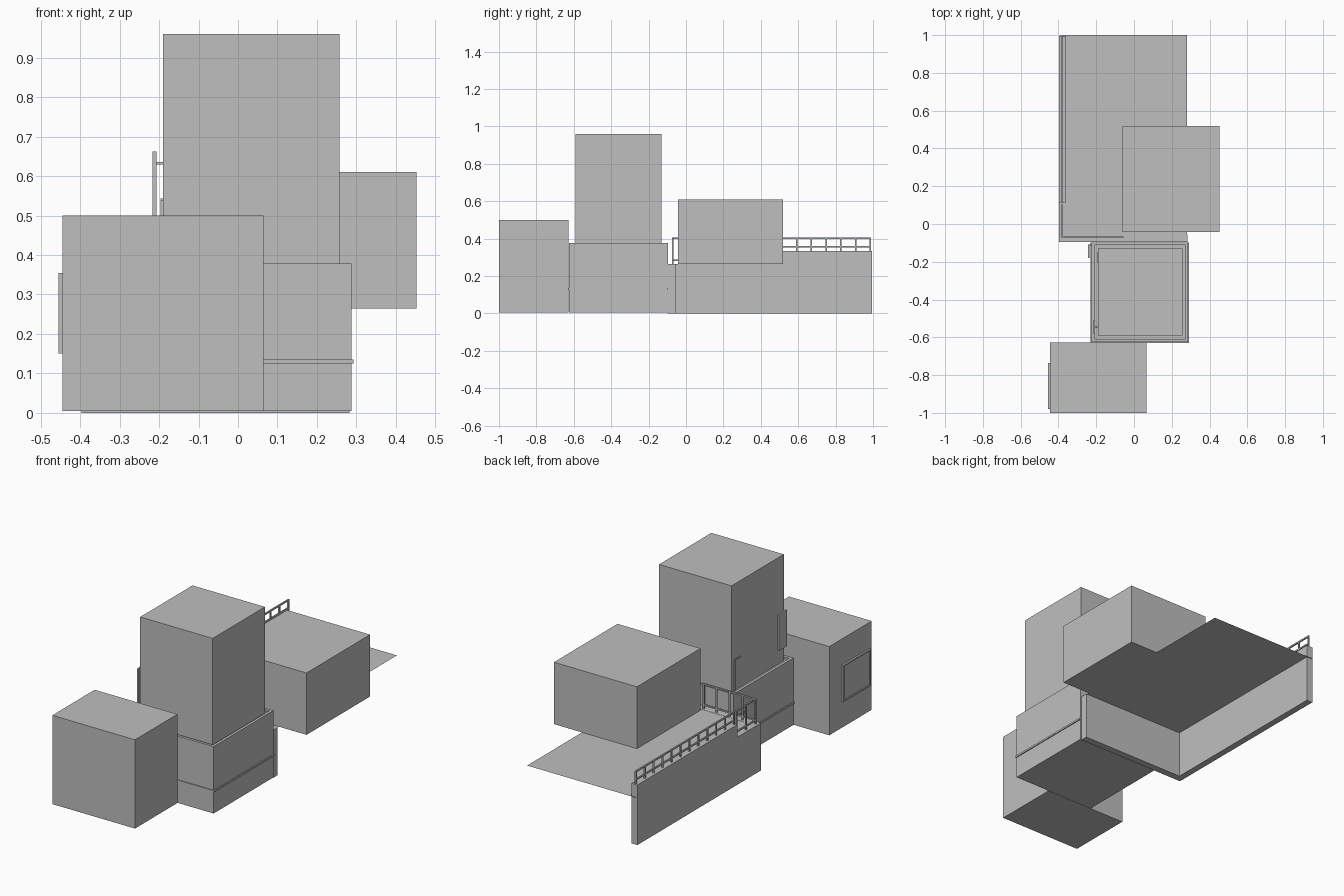
import bpy

if "Cube" in bpy.data.objects:
    bpy.data.objects.remove(bpy.data.objects["Cube"], do_unlink=True)

grey = bpy.data.materials.new("plain_grey")
grey.use_nodes = True
COLOUR = (0.52, 0.52, 0.52, 1)
grey.diffuse_color = COLOUR
grey.node_tree.nodes["Principled BSDF"].inputs["Base Color"].default_value = COLOUR


def box(name, x, y, z):
    """Box spanning the given (low, high) ranges."""
    spans = (x, y, z)
    bpy.ops.mesh.primitive_cube_add(size=1, location=[(a + b) / 2 for a, b in spans])
    ob = bpy.context.object
    ob.name = name
    ob.scale = [b - a for a, b in spans]
    bpy.ops.object.transform_apply(location=False, rotation=False, scale=True)
    ob.data.materials.append(grey)
    return ob


def bar(name, start, end, r=0.004):
    """Square bar along one axis between two points."""
    return box(name, *[(min(a, b) - r, max(a, b) + r) for a, b in zip(start, end)])


def railing(name, start, end, low, mid, top, gaps):
    """Posts with a top rail and a lower rail."""
    for z in (mid, top):
        bar(name + "_rail", (*start, z), (*end, z))
    for i in range(gaps + 1):
        p = [a + (b - a) * i / gaps for a, b in zip(start, end)]
        bar(name + "_post", (*p, low), (*p, top))


# Main volumes
box("front_block", (-0.445, 0.065), (-1, -0.627), (0.005, 0.5))
box("middle_block", (-0.225, 0.287), (-0.625, -0.097), (0.005, 0.367))
box("tower", (-0.19, 0.257), (-0.59, -0.13), (0.36, 0.96))
box("terrace_room", (-0.06, 0.452), (-0.042, 0.518), (0.265, 0.61))

# Roof rim and string course of the middle block
for name, lo, hi, out, w in (("roof_rim", 0.36, 0.378, 0, 0.015),
                             ("string_course", 0.125, 0.135, 0.005, 0.01)):
    x0, x1, y0, y1 = -0.225 - out, 0.287 + out, -0.625 - out, -0.097
    box(name + "_front", (x0, x1), (y0, y0 + w), (lo, hi))
    box(name + "_back", (x0, x1), (y1 - w, y1), (lo, hi))
    box(name + "_right", (x0, x0 + w), (y0 + w, y1 - w), (lo, hi))
    box(name + "_left", (x1 - w, x1), (y0 + w, y1 - w), (lo, hi))

# Terrace floor and its retaining walls
bpy.ops.mesh.primitive_plane_add(size=1, location=(-0.055, 0.46, 0.264))
floor = bpy.context.object
floor.name = "terrace_floor"
floor.scale = (0.67, 1.08, 1)
bpy.ops.object.transform_apply(location=False, rotation=False, scale=True)
floor.data.materials.append(grey)
box("side_wall_tall", (-0.397, -0.36), (0.115, 0.995), (0, 0.335))
box("side_wall_low", (-0.397, -0.36), (-0.095, 0.115), (0, 0.265))
box("front_wall", (-0.36, 0.283), (-0.095, -0.055), (0, 0.265))

# Railings
railing("long_railing", (-0.38, 0.985), (-0.38, 0.12), 0.335, 0.357, 0.402, 11)
railing("short_railing", (-0.38, 0.1), (-0.38, -0.07), 0.265, 0.285, 0.402, 2)
railing("front_railing", (-0.38, -0.07), (-0.06, -0.07), 0.265, 0.285, 0.402, 4)

# Wall panel with a thin frame
box("wall_panel", (-0.45, -0.445), (-0.98, -0.737), (0.15, 0.355))
for z in (0.15, 0.347):
    box("panel_frame", (-0.455, -0.445), (-0.98, -0.737), (z, z + 0.008))
for y in (-0.98, -0.745):
    box("panel_frame", (-0.455, -0.445), (y, y + 0.008), (0.15, 0.355))

# Hanging sign on the tower with two brackets
box("hanging_sign", (-0.217, -0.207), (-0.58, -0.51), (0.46, 0.662))
for z in (0.49, 0.632):
    bar("sign_bracket", (-0.207, -0.545, z), (-0.19, -0.545, z), 0.003)

# Small pipes
bar("tower_pipe", (-0.193, -0.155, 0.367), (-0.193, -0.155, 0.54), 0.003)
bar("tower_pipe_bend", (-0.193, -0.155, 0.54), (-0.193, -0.2, 0.54), 0.003)
bar("hand_rail", (-0.24, -0.175, 0.25), (-0.24, -0.112, 0.25))
bar("hand_rail_bracket", (-0.24, -0.112, 0.25), (-0.225, -0.112, 0.25))
